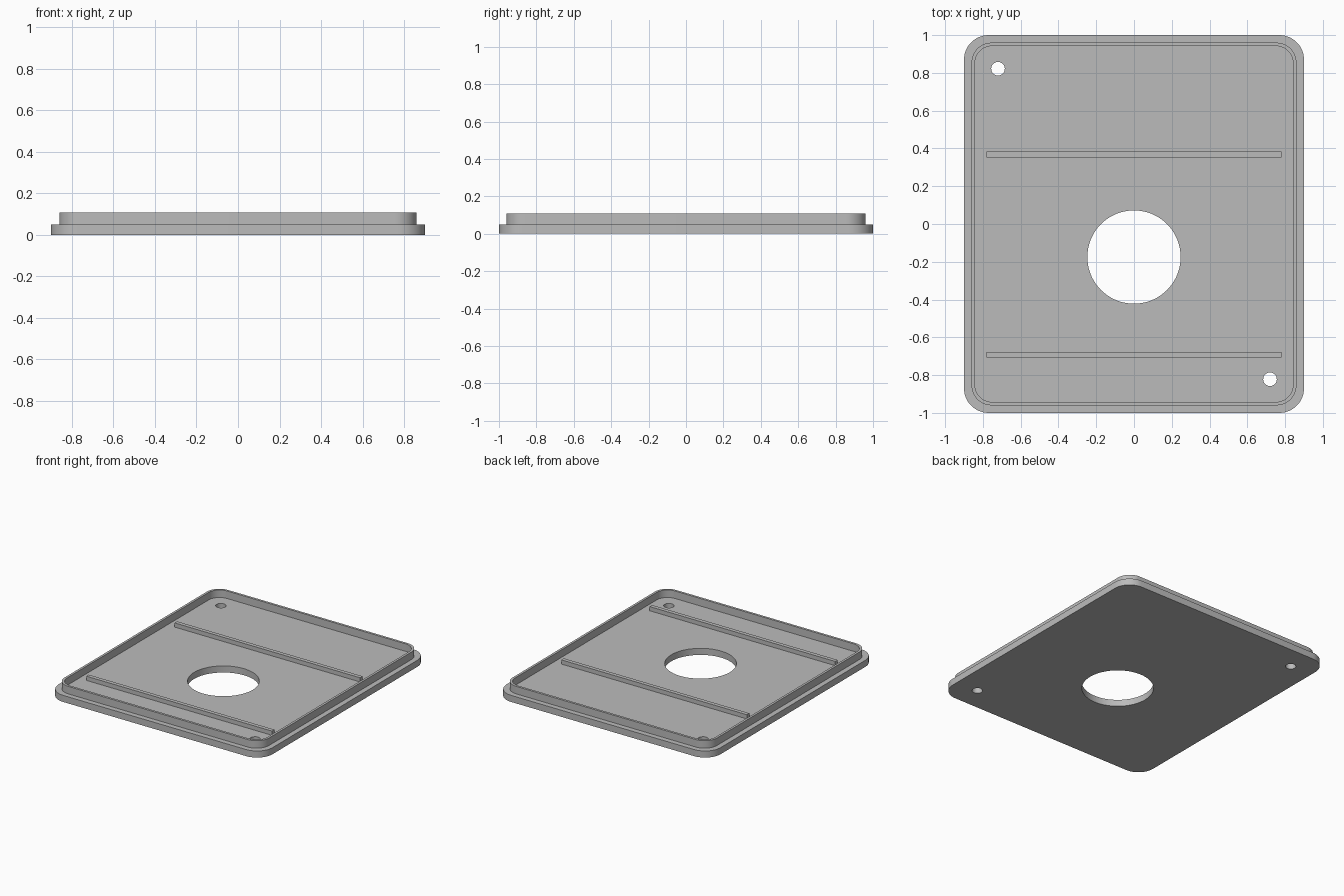
import bpy
import bmesh
from math import cos, sin, pi

cube = bpy.data.objects.get("Cube")
if cube:
    bpy.data.objects.remove(cube, do_unlink=True)

grey = bpy.data.materials.new("plain_grey")
grey.use_nodes = True
GREY = (0.5, 0.5, 0.5, 1)
grey.diffuse_color = GREY
grey.node_tree.nodes["Principled BSDF"].inputs["Base Color"].default_value = GREY


def rounded_rect(hx, hy, r, steps=12):
    """Outline of a rounded rectangle with half sizes hx, hy."""
    pts = []
    for q, (sx, sy) in enumerate([(1, 1), (-1, 1), (-1, -1), (1, -1)]):
        for i in range(steps + 1):
            a = (q + i / steps) * pi / 2
            pts.append((sx * (hx - r) + r * cos(a), sy * (hy - r) + r * sin(a)))
    return pts


def circle(cx, cy, r, n):
    return [(cx + r * cos(2 * pi * i / n), cy + r * sin(2 * pi * i / n))
            for i in range(n)]


def box_outline(x0, x1, y0, y1):
    return [(x0, y0), (x1, y0), (x1, y1), (x0, y1)]


def extruded(name, loops, z0, z1):
    """Fill the first loop, leaving the others as holes, and extrude upward."""
    bm = bmesh.new()
    edges = []
    for pts in loops:
        vs = [bm.verts.new((x, y, z0)) for x, y in pts]
        edges += [bm.edges.new((vs[i - 1], vs[i])) for i in range(len(vs))]
    bmesh.ops.triangle_fill(bm, use_beauty=True, edges=edges, normal=(0, 0, 1))
    top = bmesh.ops.extrude_face_region(bm, geom=bm.faces[:], use_keep_orig=True)
    for v in top["geom"]:
        if isinstance(v, bmesh.types.BMVert):
            v.co.z = z1
    bmesh.ops.recalc_face_normals(bm, faces=bm.faces[:])
    mesh = bpy.data.meshes.new(name)
    bm.to_mesh(mesh)
    bm.free()
    mesh.materials.append(grey)
    obj = bpy.data.objects.new(name, mesh)
    bpy.context.collection.objects.link(obj)
    bpy.ops.object.select_all(action="DESELECT")
    obj.select_set(True)
    bpy.context.view_layer.objects.active = obj
    bpy.ops.object.shade_smooth_by_angle(angle=0.5)
    return obj


BASE = 0.05

# Base plate with the large opening and two screw holes
extruded("base_plate", [
    rounded_rect(0.9, 1.0, 0.13),
    circle(0, -0.175, 0.247, 72),
    circle(-0.72, 0.822, 0.036, 32),
    circle(0.72, -0.822, 0.036, 32),
], 0, BASE)

# Thin raised lip set in from the plate edge
extruded("raised_lip", [
    rounded_rect(0.86, 0.96, 0.105),
    rounded_rect(0.842, 0.942, 0.09),
], BASE, 0.107)

# Two cross ribs
for name, y in (("back_rib", 0.368), ("front_rib", -0.693)):
    extruded(name, [box_outline(-0.78, 0.78, y - 0.015, y + 0.015)], BASE, 0.082)
